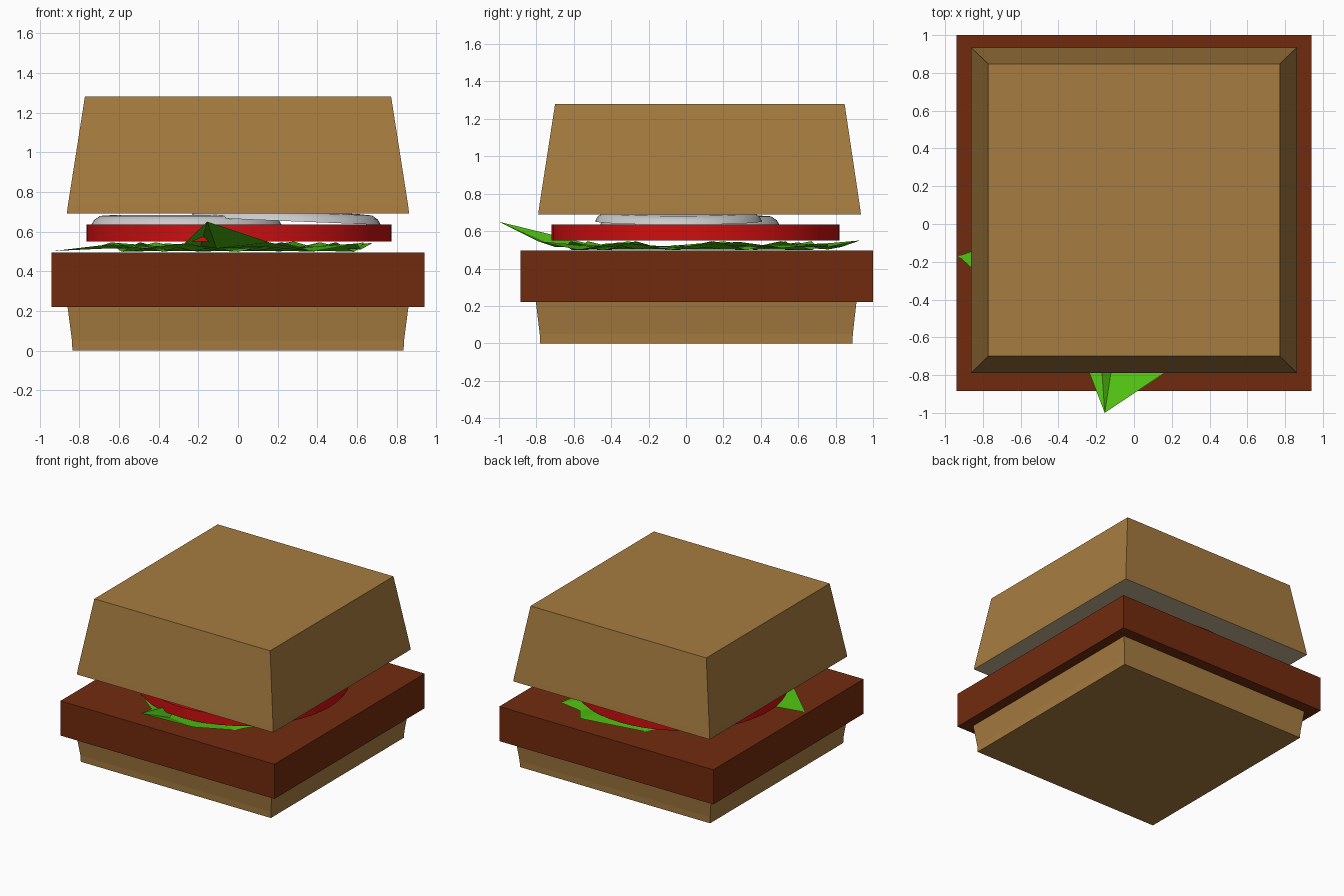
import bpy, bmesh, math
from mathutils import Matrix, Vector

if "Cube" in bpy.data.objects:
    bpy.data.objects.remove(bpy.data.objects["Cube"])


def mat(name, r, g, b):
    m = bpy.data.materials.new(name)
    m.diffuse_color = (r, g, b, 1)
    m.use_nodes = True
    m.node_tree.nodes["Principled BSDF"].inputs["Base Color"].default_value = m.diffuse_color
    return m


BUN = mat("bun crust", 0.38, 0.20, 0.051)
CREAM = mat("bun crumb", 0.527, 0.456, 0.283)
MEAT = mat("meat brown", 0.165, 0.024, 0.0045)
GREEN = mat("lettuce green", 0.08, 0.53, 0.006)
RED = mat("tomato red", 0.62, 0.0045, 0.0045)
WHITE = mat("onion white", 0.6, 0.6, 0.6)


def finish(name, bm, mats):
    me = bpy.data.meshes.new(name)
    bm.to_mesh(me)
    bm.free()
    ob = bpy.data.objects.new(name, me)
    bpy.context.collection.objects.link(ob)
    for m in mats:
        me.materials.append(m)
    return ob


def smooth(ob):
    bpy.ops.object.select_all(action='DESELECT')
    ob.select_set(True)
    bpy.context.view_layer.objects.active = ob
    bpy.ops.object.shade_smooth_by_angle(angle=math.radians(35))


def block(name, levels, mats, cut=0):
    """Stack of rectangles (z, x half, y min, y max); cut = -1/1 marks the cream side."""
    bm = bmesh.new()
    rings = [[bm.verts.new(p) for p in ((-x, a, z), (x, a, z), (x, b, z), (-x, b, z))]
             for z, x, a, b in levels]
    bottom = bm.faces.new(rings[0][::-1])
    top = bm.faces.new(rings[-1])
    for lo, hi in zip(rings, rings[1:]):
        for i in range(4):
            j = (i + 1) % 4
            bm.faces.new((lo[i], lo[j], hi[j], hi[i]))
    if cut:
        (top if cut > 0 else bottom).material_index = 1
    return finish(name, bm, mats)


def lathe(name, profile, material, matrix, n=48):
    """Closed (radius, z) loop turned around z."""
    bm = bmesh.new()
    rings = [[bm.verts.new((r * math.cos(2 * math.pi * k / n), r * math.sin(2 * math.pi * k / n), z))
              for k in range(n)] for r, z in profile]
    for lo, hi in zip(rings, rings[1:] + rings[:1]):
        for i in range(n):
            j = (i + 1) % n
            bm.faces.new((lo[i], lo[j], hi[j], hi[i]))
    bmesh.ops.recalc_face_normals(bm, faces=bm.faces[:])
    bm.transform(matrix)
    ob = finish(name, bm, [material])
    smooth(ob)
    return ob


# buns and patty
block("bottom_bun", [(0, 0.835, -0.78, 0.89), (0.05, 0.837, -0.782, 0.892),
                     (0.225, 0.86, -0.803, 0.912)], [BUN, CREAM], 1)
block("patty", [(0.22, 0.94, -0.885, 1.0), (0.495, 0.94, -0.885, 1.0)], [MEAT])
block("top_bun", [(0.69, 0.863, -0.79, 0.935), (0.73, 0.858, -0.785, 0.93),
                  (1.28, 0.772, -0.70, 0.848)], [BUN, CREAM], -1)

# tomato slice
bm = bmesh.new()
bmesh.ops.create_cone(bm, cap_ends=True, segments=48, radius1=0.77, radius2=0.77, depth=0.085,
                      matrix=Matrix.Translation((0.005, 0.052, 0.5925)))
smooth(finish("tomato_slice", bm, [RED]))

# onion rings, the right one leaning on the left one
ring = [(0.48, 0), (0.465, 0.025), (0.435, 0.045), (0.36, 0.05), (0.33, 0.025), (0.34, 0)]
lathe("onion_ring_left", ring, WHITE, Matrix.Translation((-0.26, 0.02, 0.634)))
lathe("onion_ring_right", ring, WHITE,
      Matrix.Translation((0.24, -0.04, 0.653)) @ Matrix.Rotation(0.04, 4, 'Y')
      @ Matrix.Diagonal((1, 0.93, 1, 1)))


# lettuce: pointed outer leaf over a rippled lower leaf
def leaf(name, edge, inner, mid_z):
    bm = bmesh.new()
    c = bm.verts.new((0, 0.03, mid_z))
    out = [bm.verts.new(p) for p in edge]
    mid = [bm.verts.new((p[0] * inner, p[1] * inner, mid_z + 0.01 * (i % 2)))
           for i, p in enumerate(edge)]
    for i in range(len(edge)):
        j = (i + 1) % len(edge)
        bm.faces.new((c, mid[i], mid[j]))
        bm.faces.new((mid[i], out[i], out[j]))
        bm.faces.new((mid[i], out[j], mid[j]))
    return finish(name, bm, [GREEN])


leaf("lettuce_upper", [(-0.93, -0.17, 0.502), (-0.65, -0.42, 0.535), (-0.48, -0.52, 0.515),
                       (-0.27, -0.70, 0.54), (-0.155, -1.0, 0.65), (0.16, -0.79, 0.545),
                       (0.38, -0.58, 0.50), (0.60, -0.36, 0.54), (0.62, -0.05, 0.51),
                       (0.68, 0.28, 0.543), (0.56, 0.52, 0.51), (0.57, 0.76, 0.535),
                       (0.40, 0.76, 0.515), (0.28, 0.93, 0.55), (0.08, 0.83, 0.515),
                       (-0.18, 0.76, 0.502), (-0.36, 0.60, 0.54), (-0.55, 0.46, 0.51),
                       (-0.64, 0.2, 0.545), (-0.72, -0.09, 0.52)], 0.7, 0.515)
leaf("lettuce_lower", [((0.62 + 0.05 * math.sin(3 * t)) * math.cos(t),
                        0.03 + (0.64 + 0.05 * math.cos(5 * t)) * math.sin(t),
                        0.522 + 0.024 * math.sin(9 * t))
                       for t in (2 * math.pi * k / 36 for k in range(36))], 0.75, 0.503)
